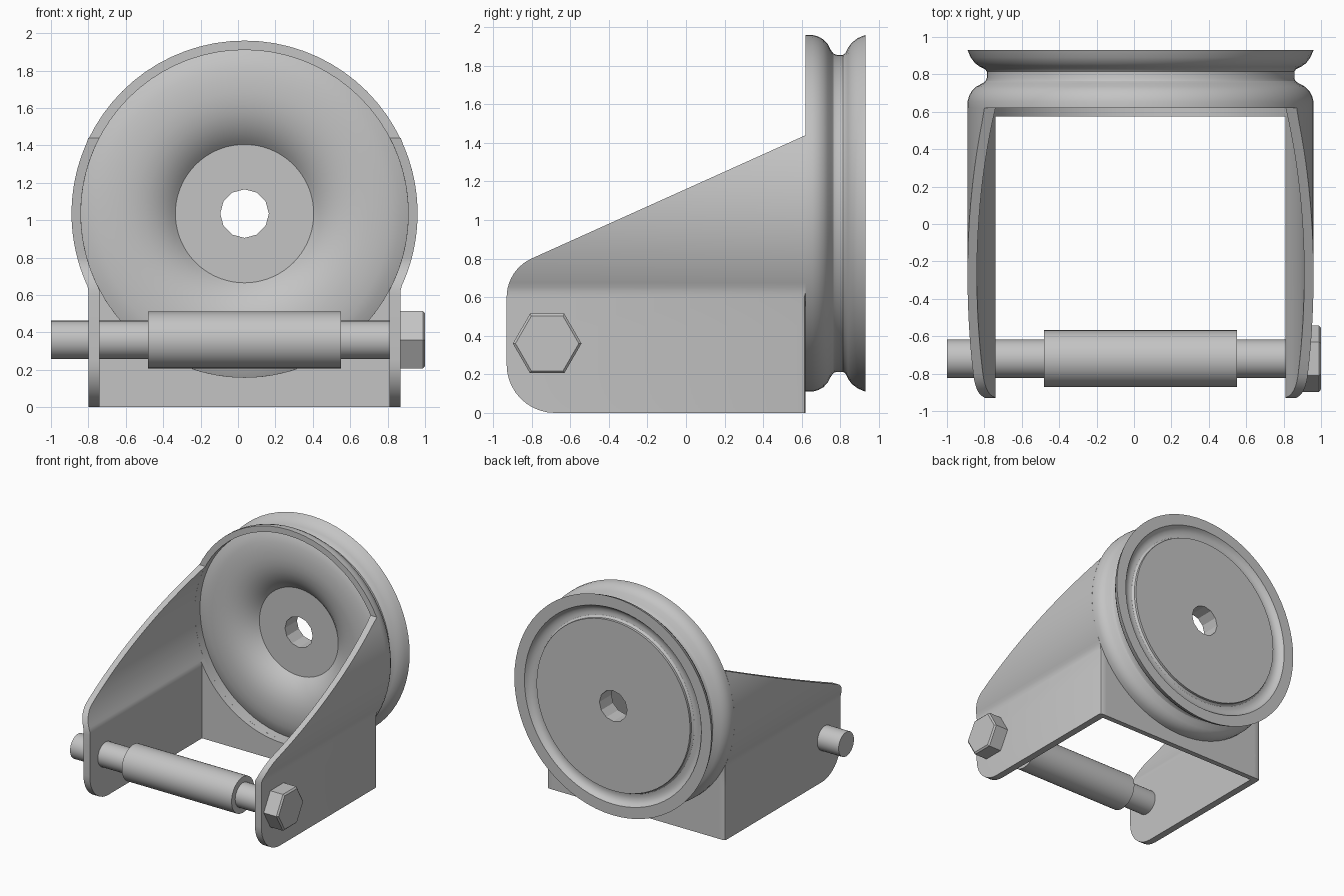
import bpy, bmesh, math
from mathutils import Matrix

if "Cube" in bpy.data.objects:
    bpy.data.objects.remove(bpy.data.objects["Cube"])

CX, CZ = 0.035, 1.035          # axis of the round head
BACK = 0.62                    # plane where arms meet the head

steel = bpy.data.materials.new("grey_steel")
steel.diffuse_color = (0.55, 0.55, 0.55, 1)
steel.use_nodes = True
steel.node_tree.nodes["Principled BSDF"].inputs["Base Color"].default_value = steel.diffuse_color


def finish(name, bm, angle=30):
    bmesh.ops.remove_doubles(bm, verts=bm.verts, dist=1e-4)
    bmesh.ops.dissolve_degenerate(bm, edges=bm.edges, dist=1e-4)
    bmesh.ops.recalc_face_normals(bm, faces=bm.faces)
    me = bpy.data.meshes.new(name)
    bm.to_mesh(me)
    bm.free()
    me.materials.append(steel)
    ob = bpy.data.objects.new(name, me)
    bpy.context.collection.objects.link(ob)
    bpy.ops.object.select_all(action='DESELECT')
    ob.select_set(True)
    bpy.context.view_layer.objects.active = ob
    bpy.ops.object.shade_smooth_by_angle(angle=math.radians(angle))
    return ob


def loft(bm, rows, closed_rows=False):
    """Skin a list of closed point rings; cap the ends unless they join up."""
    rings = [[bm.verts.new(p) for p in row] for row in rows]
    n, m = len(rings), len(rings[0])
    for i in range(n if closed_rows else n - 1):
        a, b = rings[i], rings[(i + 1) % n]
        for j in range(m):
            k = (j + 1) % m
            bm.faces.new((a[j], a[k], b[k], b[j]))
    if not closed_rows:
        bm.faces.new(rings[0])
        bm.faces.new(rings[-1])


def revolve(name, profile, steps, angle=30):
    """Turn a closed (y, radius) profile about the head axis."""
    bm = bmesh.new()
    rows = []
    for i in range(steps):
        t = 2 * math.pi * i / steps
        rows.append([(CX + r * math.cos(t), y, CZ + r * math.sin(t)) for y, r in profile])
    loft(bm, rows, True)
    return finish(name, bm, angle)


# Grooved round head: outer channel, back rim and groove, bore wall, dished front
revolve("swivel_head", [
    (0.62, 0.925), (0.655, 0.925), (0.685, 0.917), (0.712, 0.902), (0.735, 0.878),
    (0.752, 0.845), (0.765, 0.828), (0.78, 0.822), (0.815, 0.822), (0.828, 0.832),
    (0.84, 0.858), (0.86, 0.885), (0.89, 0.908), (0.93, 0.925),
    (0.93, 0.83), (0.905, 0.815), (0.89, 0.79), (0.885, 0.76), (0.89, 0.735), (0.905, 0.72),
    (0.925, 0.72), (0.925, 0.36), (0.765, 0.37),
    (0.745, 0.39), (0.715, 0.425), (0.685, 0.475), (0.663, 0.53), (0.65, 0.59),
    (0.645, 0.65), (0.647, 0.72), (0.655, 0.78), (0.668, 0.83), (0.69, 0.875), (0.62, 0.875),
], 72)

# Hub plate with a twelve-sided bore
bm = bmesh.new()
rows = []
for i in range(72):
    t = 2 * math.pi * i / 72
    tb = 2 * math.pi * (i // 6) / 12
    pts = [(0.925, 0.36, t), (0.765, 0.37, t), (0.765, 0.13, tb), (0.925, 0.13, tb)]
    rows.append([(CX + r * math.cos(a), y, CZ + r * math.sin(a)) for y, r, a in pts])
loft(bm, rows, True)
finish("hub", bm, 25)


# Side arms: straight below, following the head circle above, sloped front edge
def half_width(z, radius, straight):
    return straight if z < CZ - 0.4 else math.sqrt(max(radius ** 2 - (z - CZ) ** 2, straight ** 2))


def arm_outline():
    """Front edge as (y, z) points from the bottom up."""
    pts = []
    for i in range(11):
        a = math.pi / 2 * i / 10
        pts.append((-0.68 - 0.25 * math.sin(a), 0.25 - 0.25 * math.cos(a)))
    pts += [(-0.93, 0.45)]
    slope = math.atan2(0.64, 1.42)
    for i in range(11):
        a = (math.pi / 2 - slope) * i / 10
        pts.append((-0.71 - 0.22 * math.cos(a), 0.6 + 0.22 * math.sin(a)))
    y0, z0 = pts[-1]
    for i in range(1, 21):
        pts.append((y0 + (BACK - y0) * i / 20, z0 + (1.44 - z0) * i / 20))
    return pts


for name, s in (("left_arm", -1), ("right_arm", 1)):
    bm = bmesh.new()
    rows = []
    for y, z in arm_outline():
        xo = half_width(z, 0.925, 0.835)
        xi = half_width(z, 0.875, 0.775)
        c = 0.02 if z < 0.62 else 0.0
        ring = [(xo, y), (xo, BACK - c), (xo - c * 0.3, BACK - c * 0.3),
                (xo - c, BACK), (xi, BACK), (xi, y)]
        rows.append([(CX + s * px, py, z) for px, py in ring])
    loft(bm, rows)
    finish(name, bm, 35)

# Lower back wall with its top cut to the head circle
bm = bmesh.new()
rows = []
for i in range(33):
    x = -0.79 + 1.58 * i / 32
    top = CZ - math.sqrt(0.875 ** 2 - x * x)
    rows.append([(CX + x, y, z) for y, z in ((0.575, 0), (BACK, 0), (BACK, top), (0.575, top))])
loft(bm, rows)
finish("back_wall", bm)


# Cross bolt, roller sleeve and hex head
def bar(name, x0, x1, radius, sides, bevel=0.0):
    bm = bmesh.new()
    bmesh.ops.create_cone(bm, cap_ends=True, segments=sides, radius1=radius,
                          radius2=radius, depth=x1 - x0)
    bmesh.ops.transform(bm, verts=bm.verts, matrix=Matrix.Translation(
        ((x0 + x1) / 2, -0.72, 0.36)) @ Matrix.Rotation(math.pi / 2, 4, 'Y'))
    if bevel:
        rim = [e for e in bm.edges if all(v.co.x > x1 - 1e-4 for v in e.verts)]
        bmesh.ops.bevel(bm, geom=rim, offset=bevel, segments=1, affect='EDGES')
    finish(name, bm)


bar("bolt_shaft", -1.0, 0.88, 0.103, 32)
bar("roller_sleeve", -0.48, 0.55, 0.152, 40)
hexhead = bar("bolt_head", 0.865, 1.0, 0.178, 6, 0.012)
